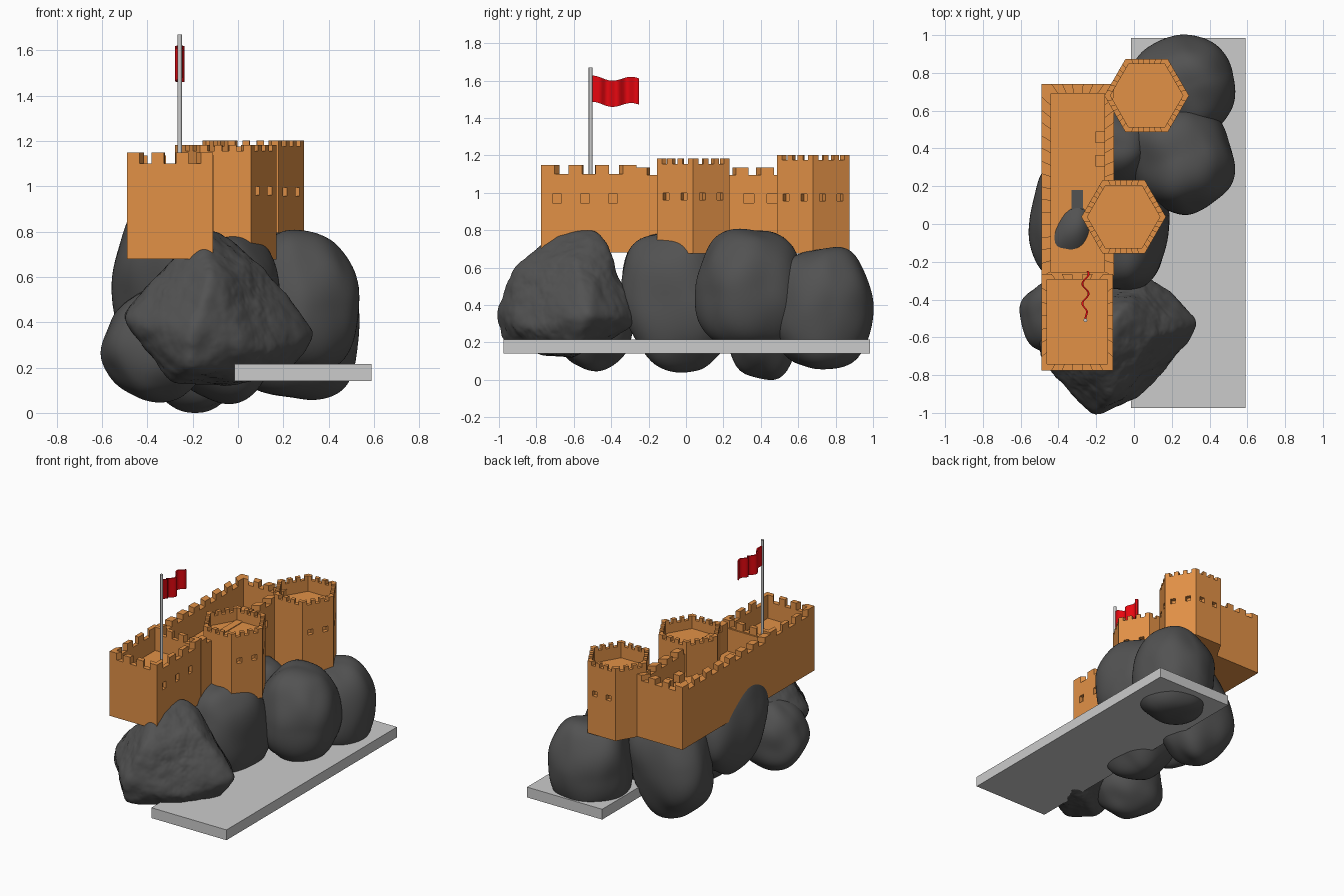
import bpy, bmesh, math
from mathutils import Vector, Euler, noise
from mathutils.bvhtree import BVHTree

if "Cube" in bpy.data.objects:
    bpy.data.objects.remove(bpy.data.objects["Cube"])


def material(name, rgb):
    m = bpy.data.materials.new(name)
    m.diffuse_color = (*rgb, 1)
    m.use_nodes = True
    m.node_tree.nodes["Principled BSDF"].inputs["Base Color"].default_value = m.diffuse_color
    return m


SAND = material("sandstone", (0.76, 0.285, 0.062))
DARK = material("dark_rock", (0.085, 0.085, 0.085))
RED = material("red_cloth", (0.8, 0.002, 0.005))


def finish(bm, name, mat=None, smooth=None):
    bmesh.ops.recalc_face_normals(bm, faces=bm.faces)
    me = bpy.data.meshes.new(name)
    bm.to_mesh(me)
    bm.free()
    ob = bpy.data.objects.new(name, me)
    bpy.context.collection.objects.link(ob)
    if mat:
        me.materials.append(mat)
    if smooth:
        bpy.ops.object.select_all(action='DESELECT')
        ob.select_set(True)
        bpy.context.view_layer.objects.active = ob
        bpy.ops.object.shade_smooth_by_angle(angle=math.radians(smooth))
    return ob


def box(name, lo, hi, mat=None):
    bm = bmesh.new()
    bmesh.ops.create_cube(bm, size=1)
    lo, hi = Vector(lo), Vector(hi)
    for v in bm.verts:
        v.co = (lo + hi) / 2 + v.co * (hi - lo)
    return finish(bm, name, mat)


def prism(bm, pts, z0, z1):
    a = [bm.verts.new((x, y, z0)) for x, y in pts]
    b = [bm.verts.new((x, y, z1)) for x, y in pts]
    n = len(pts)
    for i in range(n):
        bm.faces.new((a[i], a[(i + 1) % n], b[(i + 1) % n], b[i]))
    bm.faces.new(a[::-1])
    bm.faces.new(b)


def shell(name, outer, inner, z0, z1, floor, tooth_h, segs, skip=lambda p: False):
    """Walled block with a sunken floor; segs = merlons plus gaps on each side."""
    n = len(outer)
    bm = bmesh.new()
    rings = [[bm.verts.new((x, y, z)) for x, y in p]
             for p, z in ((outer, z0), (outer, z1), (inner, z1), (inner, floor))]
    for r, s in zip(rings, rings[1:]):
        for i in range(n):
            j = (i + 1) % n
            bm.faces.new((r[i], r[j], s[j], s[i]))
    bm.faces.new(rings[0][::-1])
    bm.faces.new(rings[3])
    body = finish(bm, name, SAND)
    bm = bmesh.new()
    for i, seg in enumerate(segs):
        o0, o1 = Vector(outer[i]), Vector(outer[(i + 1) % n])
        i0, i1 = Vector(inner[i]), Vector(inner[(i + 1) % n])
        for k in range(0, seg, 2):
            a, b = k / seg, (k + 1) / seg
            if not skip(o0.lerp(o1, (a + b) / 2)):
                prism(bm, [o0.lerp(o1, a), o0.lerp(o1, b), i0.lerp(i1, b), i0.lerp(i1, a)],
                      z1, z1 + tooth_h)
    finish(bm, name + "_merlons", SAND)
    return body


def cut_windows(body, spots, size, depth):
    """spots: (x, y, z, outward angle) on the wall face."""
    bm = bmesh.new()
    for x, y, z, ang in spots:
        r = bmesh.ops.create_cube(bm, size=1)
        rot = Euler((0, 0, ang)).to_matrix()
        for v in r["verts"]:
            v.co = Vector((x, y, z)) + rot @ Vector((v.co.x * depth * 2, v.co.y * size[0], v.co.z * size[1]))
    cutter = finish(bm, "window_cutter")
    cutter.hide_render = True
    mod = body.modifiers.new("windows", 'BOOLEAN')
    mod.object = cutter
    mod.solver = 'EXACT'
    bpy.context.view_layer.objects.active = body
    bpy.ops.object.modifier_apply(modifier=mod.name)
    bpy.data.objects.remove(cutter)


def rect(x0, y0, x1, y1):
    return [(x0, y0), (x1, y0), (x1, y1), (x0, y1)]


def hexagon(cx, cy, r):
    return [(cx + r * math.cos(i * math.pi / 3), cy + r * math.sin(i * math.pi / 3)) for i in range(6)]


# stone slab
box("base_slab", (-0.015, -0.975, 0.14), (0.59, 0.985, 0.215))

# long courtyard (no merlons inside the middle tower) and front keep
court = shell("courtyard_wall", rect(-0.49, -0.275, -0.105, 0.74), rect(-0.44, -0.255, -0.155, 0.69),
              0.68, 1.095, 0.93, 0.04, (0, 15, 7, 15), lambda p: p.x > -0.2 and -0.14 < p.y < 0.18)
for y in (0.335, 0.46):
    box("window_niche", (-0.205, y - 0.03, 0.94), (-0.15, y + 0.03, 1.0), SAND)
cut_windows(court, [(-0.105, y, 0.97, 0) for y in (0.335, 0.46)], (0.055, 0.05), 0.04)
keep = shell("front_keep", rect(-0.49, -0.775, -0.11, -0.265), rect(-0.46, -0.74, -0.14, -0.295),
             0.68, 1.1, 0.98, 0.05, (7, 7, 7, 7))
cut_windows(keep, [(-0.11, y, 0.97, 0) for y in (-0.69, -0.54, -0.39)], (0.042, 0.052), 0.025)
box("courtyard_hatch", (-0.33, 0.06, 0.92), (-0.27, 0.18, 0.935), DARK)

# hexagonal towers, two windows per windowed side
for name, cx, cy, top, sides in (("middle_tower", -0.055, 0.038, 1.155, (-30, 30)),
                                 ("rear_tower", 0.067, 0.68, 1.175, (-30, 30, 90))):
    tower = shell(name, hexagon(cx, cy, 0.224), hexagon(cx, cy, 0.192), 0.677, top, 1.09, 0.028, (7,) * 6)
    spots = []
    for s in sides:
        a = math.radians(s)
        for t in (-0.055, 0.055):
            spots.append((cx + 0.194 * math.cos(a) - t * math.sin(a),
                          cy + 0.194 * math.sin(a) + t * math.cos(a), 0.98 if top < 1.16 else 0.975, a))
    cut_windows(tower, spots, (0.037, 0.037), 0.03)

# flag pole and waving flag
bm = bmesh.new()
bmesh.ops.create_cone(bm, cap_ends=True, segments=12, radius1=0.01, radius2=0.01, depth=0.69)
bmesh.ops.translate(bm, verts=bm.verts, vec=(-0.257, -0.51, 1.325))
finish(bm, "flag_pole", smooth=40)
bm = bmesh.new()
cols = []
for i in range(25):
    t = i / 24
    x = -0.257 + 0.017 * math.sin(t * 15) * min(1, t * 4)
    y = -0.5 + 0.25 * t
    dz = 0.012 * math.cos(t * 7.5) - 0.008 * t
    cols.append([bm.verts.new((x + dx, y, z + dz)) for dx, z in
                 ((-0.005, 1.475), (0.005, 1.475), (0.005, 1.615), (-0.005, 1.615))])
for a, b in zip(cols, cols[1:]):
    for k in range(4):
        bm.faces.new((a[k], a[(k + 1) % 4], b[(k + 1) % 4], b[k]))
bm.faces.new(cols[0])
bm.faces.new(cols[-1])
finish(bm, "flag", RED, 40)


# smooth boulders
def boulder(name, c, r, rot=(0, 0, 0), seed=0, power=2.3):
    bm = bmesh.new()
    bmesh.ops.create_icosphere(bm, subdivisions=5, radius=1)
    R = Euler([math.radians(a) for a in rot]).to_matrix()
    for v in bm.verts:
        d = v.co.normalized()
        k = sum(abs(q) ** power for q in d) ** (-1 / power)
        k *= 1 + 0.1 * noise.noise(d * 1.4 + Vector((seed * 7.3, seed, 2)))
        v.co = Vector(c) + R @ Vector([d[i] * k * r[i] for i in range(3)])
    finish(bm, name, DARK, 60)


boulder("right_boulder", (0.245, 0.35, 0.475), (0.265, 0.295, 0.335), (0, 0, 20), 1)
boulder("rear_boulder", (0.26, 0.725, 0.385), (0.27, 0.265, 0.335), (0, 0, 15), 2)
boulder("middle_boulder", (-0.06, -0.04, 0.43), (0.24, 0.29, 0.37), (14, 0, 0), 3, 2.5)
boulder("left_boulder", (-0.35, 0.0, 0.59), (0.2, 0.29, 0.38), (28, 4, 0), 4, 2.2)
boulder("under_boulder", (-0.17, 0.41, 0.38), (0.28, 0.22, 0.37), (0, 12, 0), 5)
boulder("front_left_boulder", (-0.35, -0.49, 0.3), (0.24, 0.21, 0.24), (0, 25, 0), 6)

# craggy front boulder: a hull of corner points with rough relief
hull = bmesh.new()
for p in ((-0.17, -0.7, 0.8), (-0.1, -0.48, 0.81), (-0.03, -0.42, 0.73), (0.37, -0.53, 0.34),
          (0.12, -0.83, 0.27), (-0.2, -1.02, 0.38), (-0.22, -0.99, 0.2), (-0.52, -0.7, 0.42),
          (-0.49, -0.4, 0.43), (0.06, -0.26, 0.3), (-0.05, -0.6, 0.11), (-0.3, -0.75, 0.13),
          (-0.12, -0.93, 0.6), (0.22, -0.58, 0.17), (-0.34, -0.58, 0.62), (0.12, -0.6, 0.64),
          (0.24, -0.38, 0.33), (0.03, -0.92, 0.3), (-0.05, -0.86, 0.17)):
    hull.verts.new(p)
bmesh.ops.convex_hull(hull, input=hull.verts)
tree = BVHTree.FromBMesh(hull)
mid = Vector((-0.1, -0.62, 0.42))
bm = bmesh.new()
bmesh.ops.create_icosphere(bm, subdivisions=6, radius=1)
for v in bm.verts:
    v.co = tree.ray_cast(mid, v.co.normalized())[0]
for _ in range(12):
    bmesh.ops.smooth_vert(bm, verts=bm.verts, factor=0.5, use_axis_x=True, use_axis_y=True, use_axis_z=True)
for v in bm.verts:
    d = (v.co - mid).normalized()
    n = 0.016 * noise.noise(v.co * 6) + 0.006 * noise.noise(v.co * 17) - 0.005 * abs(noise.noise(v.co * 34))
    v.co += d * (n + 0.003)
hull.free()
finish(bm, "craggy_boulder", DARK, 60)
